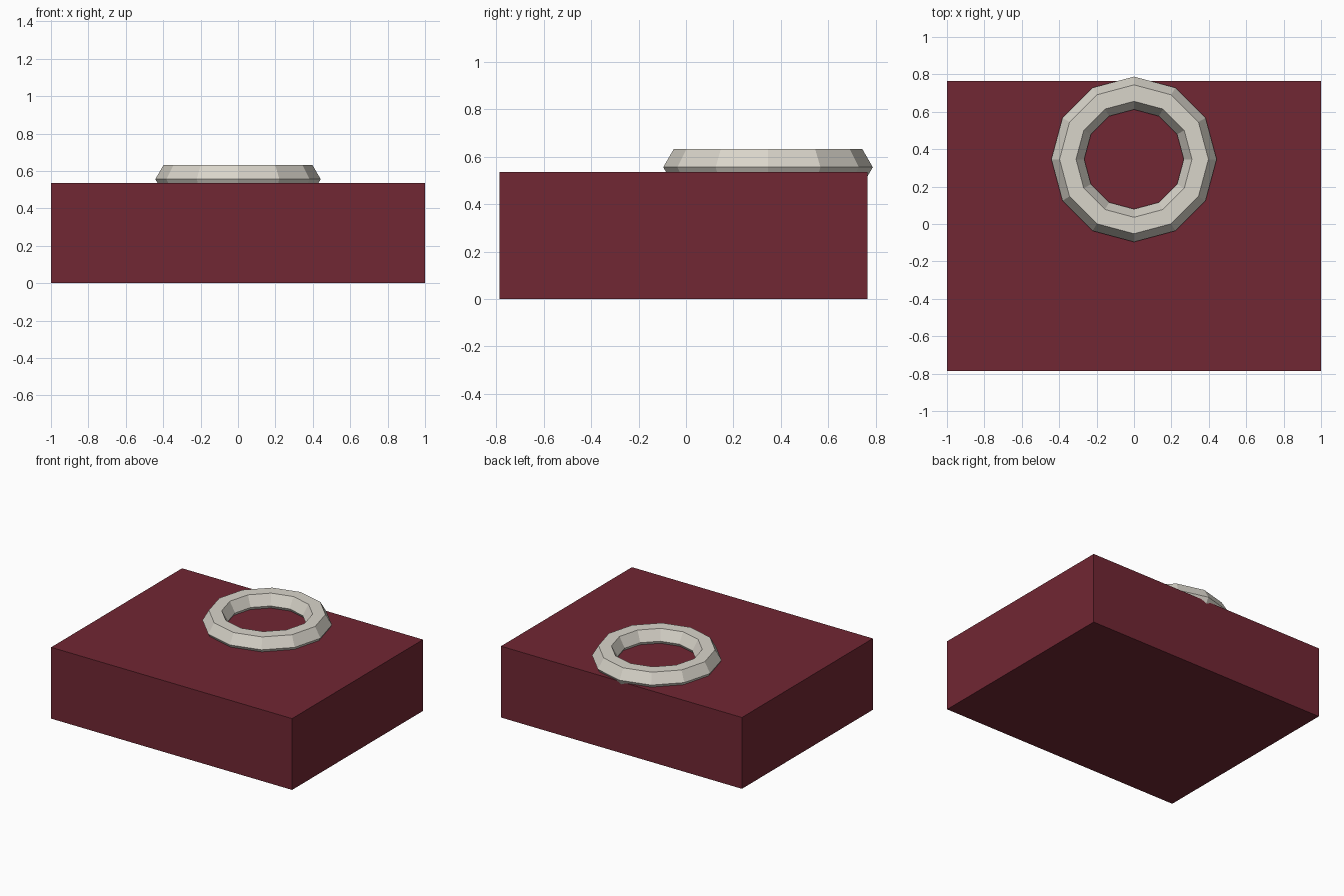
import bpy

if "Cube" in bpy.data.objects:
    bpy.data.objects.remove(bpy.data.objects["Cube"])


def paint(obj, name, rgb):
    mat = bpy.data.materials.new(name)
    mat.diffuse_color = (*rgb, 1)
    mat.use_nodes = True
    mat.node_tree.nodes["Principled BSDF"].inputs["Base Color"].default_value = mat.diffuse_color
    obj.data.materials.append(mat)


# Slab block
y0, y1, height = -0.787, 0.765, 0.535
bpy.ops.mesh.primitive_cube_add(size=1, location=(0, (y0 + y1) / 2, height / 2))
block = bpy.context.object
block.name = "block"
block.scale = (2, y1 - y0, height)
bpy.ops.object.transform_apply(location=False, rotation=False, scale=True)
paint(block, "dark_red", (0.165, 0.02, 0.033))

# Low-poly ring half sunk into the top, overhanging the back edge slightly
bpy.ops.mesh.primitive_torus_add(major_segments=12, minor_segments=6,
                                 major_radius=0.354, minor_radius=0.088,
                                 location=(0, 0.346, 0.556))
ring = bpy.context.object
ring.name = "ring"
for p in ring.data.polygons:
    p.use_smooth = False
paint(ring, "cream", (0.69, 0.66, 0.59))
